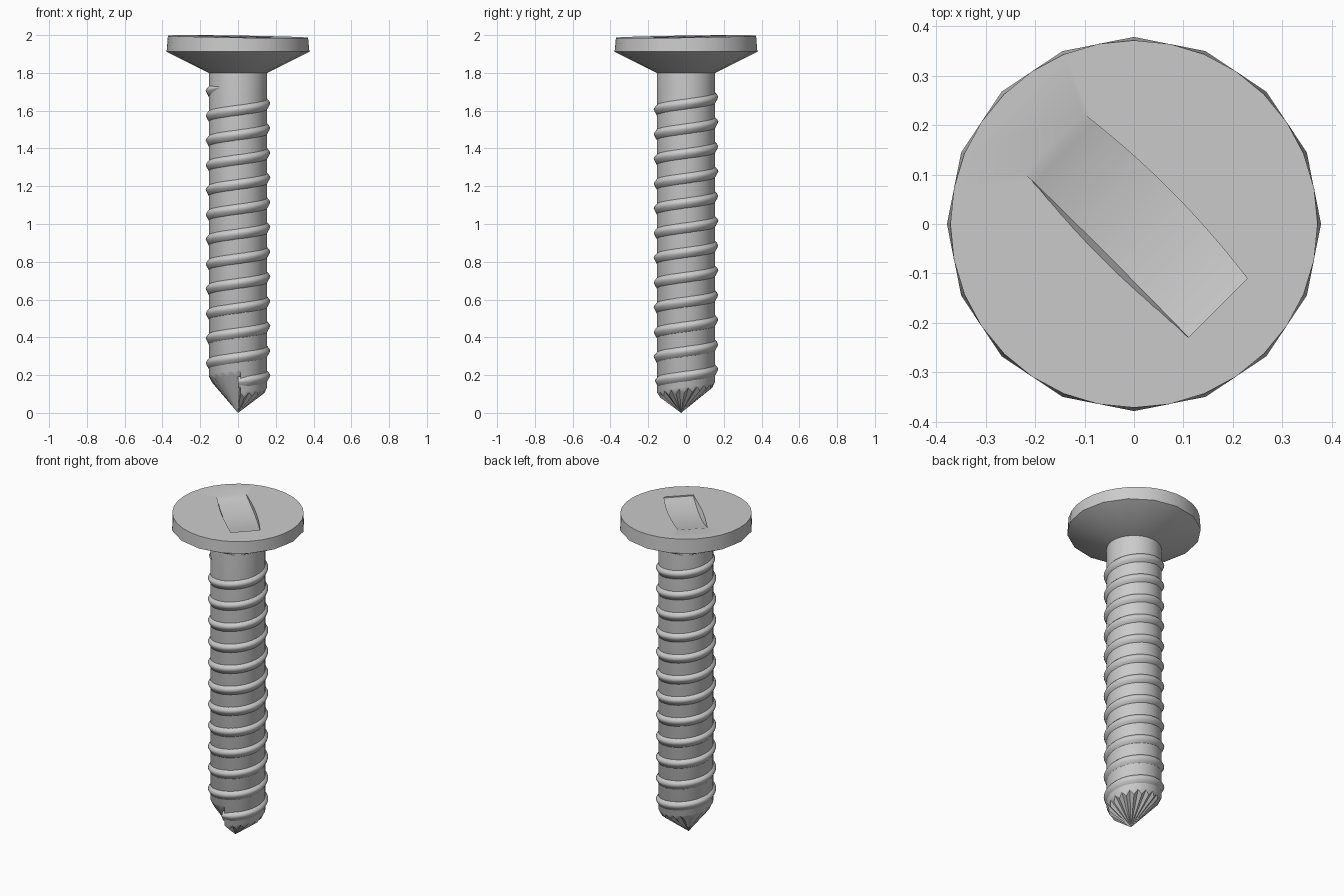
import bpy, bmesh
from math import sin, cos, pi, sqrt, radians

if "Cube" in bpy.data.objects:
    bpy.data.objects.remove(bpy.data.objects["Cube"])

PITCH = 0.131
SHANK_R = 0.155


def finish(name, bm, angle=35):
    bmesh.ops.recalc_face_normals(bm, faces=bm.faces)
    me = bpy.data.meshes.new(name)
    bm.to_mesh(me)
    bm.free()
    ob = bpy.data.objects.new(name, me)
    bpy.context.collection.objects.link(ob)
    bpy.ops.object.select_all(action='DESELECT')
    ob.select_set(True)
    bpy.context.view_layer.objects.active = ob
    if angle:
        bpy.ops.object.shade_smooth_by_angle(angle=radians(angle))
    return ob


def loft(bm, rows, closed=True):
    """Skin a list of vertex-coordinate rows with quads; returns vertex rows."""
    vs = [[bm.verts.new(p) for p in row] for row in rows]
    n = len(rows[0])
    for a, b in zip(vs, vs[1:]):
        for i in range(n if closed else n - 1):
            j = (i + 1) % n
            bm.faces.new((a[i], a[j], b[j], b[i]))
    return vs


# Head: 16-sided lower rim, round slightly tilted top, cone down to the neck
N = 32
ang = [2 * pi * i / N for i in range(N)]
neck, rim, top = [], [], []
for i, a in enumerate(ang):
    c, s = cos(a), sin(a)
    r = 0.378 if i % 2 == 0 else 0.378 * cos(pi / 16)
    neck.append((SHANK_R * c, SHANK_R * s, 1.80))
    rim.append((r * c, r * s, 1.912))
    top.append((0.371 * c, 0.371 * s, 1.992 + 0.008 * (s - c) / sqrt(2)))
bm = bmesh.new()
vs = loft(bm, [neck, rim, top])
bm.faces.new(vs[0])
bm.faces.new(vs[-1])
head = finish("head", bm, 0)

# Slot cutter: scooped diagonal trough with bowed sides, one side wall sloped
bm = bmesh.new()
rows = []
for k in range(13):
    s = -1 + k / 6
    bow = 1 - s * s
    w = 0.084 + 0.016 * bow
    depth = 0.03 * bow + (0.010 * (1 + s) / 2 if s > 0 else 0.005 * (1 + s)) - 0.002 * (s < -0.99)
    floor = 1.994 - depth - 0.004 * s
    row = []
    for v, z in ((-w + 0.018 * bow, floor), (w, floor), (w, 2.03), (-w - 0.01 * bow, 2.03)):
        u = 0.24 * s
        row.append(((u + v) / sqrt(2), (v - u) / sqrt(2), z))
    rows.append(row)
vs = loft(bm, rows)
bm.faces.new(vs[0])
bm.faces.new(vs[-1])
cutter = finish("slot_cutter", bm, 0)
cutter.hide_render = True

mod = head.modifiers.new("slot", 'BOOLEAN')
mod.operation = 'DIFFERENCE'
mod.solver = 'EXACT'
mod.object = cutter
bpy.ops.object.select_all(action='DESELECT')
head.select_set(True)
bpy.context.view_layer.objects.active = head
bpy.ops.object.modifier_apply(modifier=mod.name)
bpy.data.objects.remove(cutter)
bpy.ops.object.shade_smooth_by_angle(angle=radians(28))

# Shank: helical lower edge stepping at the front, toothed join, pointed tip
M = 40
START = radians(-85)
upper, edge, teeth = [], [], []
for i in range(M + 1):
    t = i / M
    a = START + 2 * pi * t
    z = 0.11 + PITCH * t * 0.9
    c, s = cos(a), sin(a)
    odd = i % 2
    tr, tz = (0.140, z - 0.032) if odd else (0.150, z - 0.006)
    upper.append((SHANK_R * c, SHANK_R * s, 1.81))
    edge.append((SHANK_R * c, SHANK_R * s, z))
    teeth.append((tr * c, tr * s, tz))
bm = bmesh.new()
vs = loft(bm, [upper, edge, teeth], closed=False)
tip = bm.verts.new((0, -0.026, 0))
for a, b in zip(vs[2], vs[2][1:]):
    bm.faces.new((a, b, tip))
# step wall where the helical edge ends, then weld the upper seam
bm.faces.new((vs[1][0], vs[1][-1], vs[2][-1], tip, vs[2][0]))
bmesh.ops.remove_doubles(bm, verts=bm.verts, dist=0.0001)
bm.faces.new([v for v in bm.verts if v.co.z > 1.8])
finish("shank_and_tip", bm, 30)

# Thread: ridge swept up a right-handed helix, fading out at both ends
SEG = 36
first, last = -11 * SEG - SEG // 4, int(SEG * 235 / 360)
rows = []
for k in range(first, last + 1):
    a = 2 * pi * k / SEG
    z = 1.64 + PITCH * k / SEG
    f = min(1, (k - first + 2) / 4, (last - k + 1) / 5)
    profile = ((0.145, -0.036), (SHANK_R, -0.032 * f), (0.166, -0.012 * f),
               (0.171, 0.0), (0.166, 0.010 * f), (SHANK_R, 0.022 * f), (0.145, 0.026))
    row = []
    for r, dz in profile:
        r = r if r <= SHANK_R else SHANK_R + (r - SHANK_R) * f
        row.append((r * cos(a), r * sin(a), z + dz))
    rows.append(row)
bm = bmesh.new()
vs = loft(bm, rows)
bm.faces.new(vs[0])
bm.faces.new(vs[-1])
finish("thread", bm, 50)
